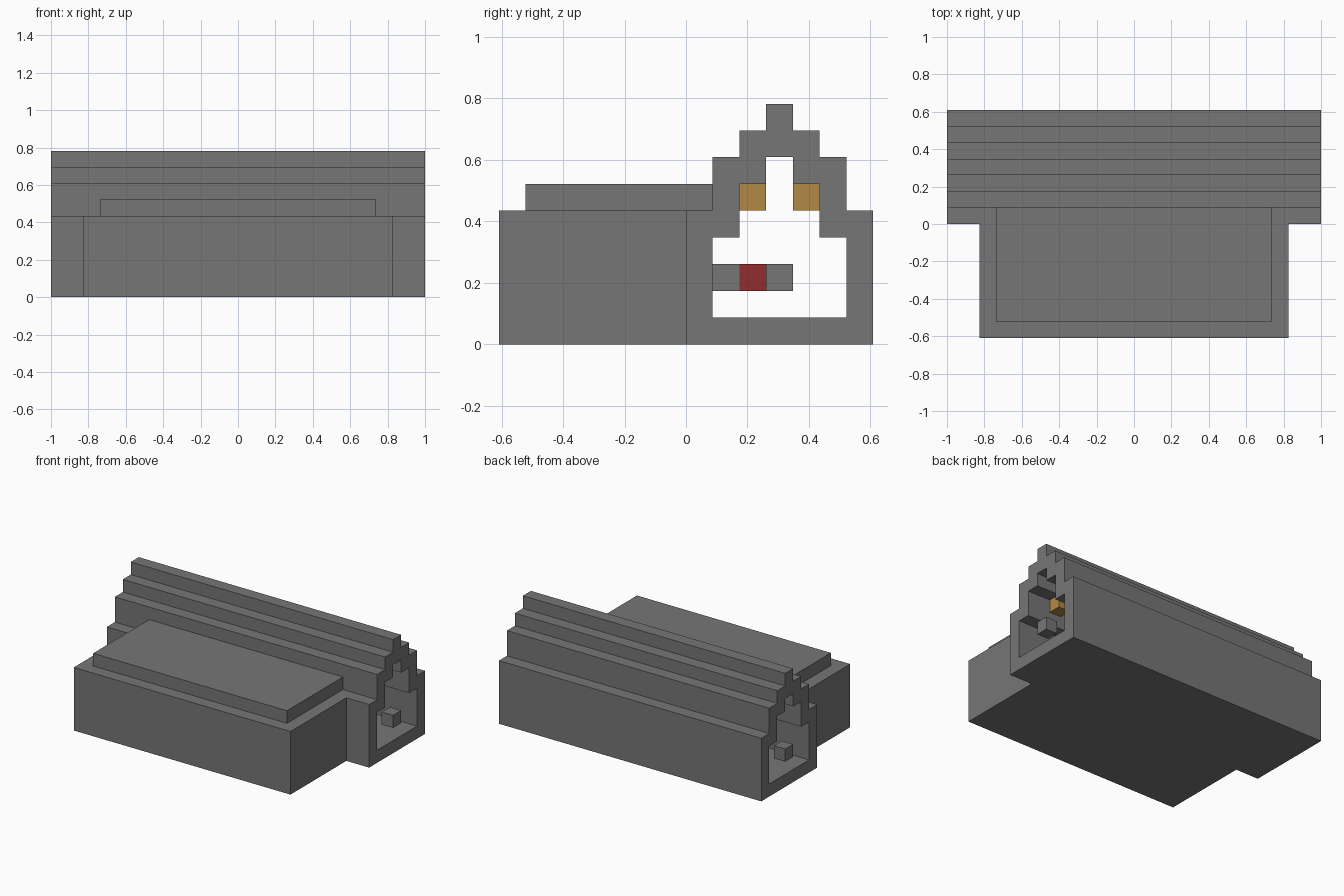
import bpy
import bmesh
from mathutils import Vector

cube = bpy.data.objects.get("Cube")
if cube:
    bpy.data.objects.remove(cube, do_unlink=True)

U = 2 / 23  # one building block


def material(name, rgb):
    mat = bpy.data.materials.new(name)
    mat.use_nodes = True
    mat.diffuse_color = (*rgb, 1)
    bsdf = next(n for n in mat.node_tree.nodes if n.type == 'BSDF_PRINCIPLED')
    bsdf.inputs["Base Color"].default_value = (*rgb, 1)
    return mat


stone = material("stone_grey", (0.18, 0.18, 0.18))
amber = material("lamp_amber", (0.44, 0.25, 0.06))
red = material("signal_red", (0.28, 0.027, 0.027))


def finish(bm, name, mat):
    mesh = bpy.data.meshes.new(name)
    bm.to_mesh(mesh)
    bm.free()
    mesh.materials.append(mat)
    obj = bpy.data.objects.new(name, mesh)
    bpy.context.collection.objects.link(obj)
    return obj


def block(name, low, high, mat):
    """Box between two corners given in blocks."""
    low, high = Vector(low), Vector(high)
    bm = bmesh.new()
    bmesh.ops.create_cube(bm, size=1)
    for v in bm.verts:
        v.co = ((low + high) / 2 + v.co * (high - low)) * U
    return finish(bm, name, mat)


def stepped_loop(bm, half):
    """Closed outline from its front half, mirrored about the ridge."""
    points = half + [(7 - y, z) for y, z in reversed(half)]
    verts = [bm.verts.new((0, y * U, z * U)) for y, z in points]
    return [bm.edges.new((a, b)) for a, b in zip(verts, verts[1:] + verts[:1])]


# Long hall: stepped gable outline with a stepped passage through it
bm = bmesh.new()
edges = stepped_loop(bm, [(0, 0), (0, 5), (1, 5), (1, 7), (2, 7), (2, 8), (3, 8), (3, 9)])
edges += stepped_loop(bm, [(1, 1), (1, 4), (2, 4), (2, 6), (3, 6), (3, 7)])
bmesh.ops.triangle_fill(bm, use_beauty=True, edges=edges)
bmesh.ops.recalc_face_normals(bm, faces=bm.faces)
hall = finish(bm, "gabled_hall", stone)
solid = hall.modifiers.new("length", 'SOLIDIFY')
solid.thickness = 23 * U
solid.offset = 0

# Front wing and its raised roof slab
block("front_wing", (-9.5, -7, 0), (9.5, 0, 5), stone)
block("wing_roof", (-8.5, -6, 5), (8.5, 1, 6), stone)

# Blocks and hanging lamps near both ends of the passage
for side, label in ((1, "left"), (-1, "right")):
    x = side * 11
    block("end_block_" + label, (x - .5, 3, 2), (x + .5, 4, 3), stone)
    x = side * 9
    for y, row in ((2, "front"), (4, "back")):
        block(f"{row}_lamp_{label}", (x - .5, y, 5), (x + .5, y + 1, 6), amber)

# Bracket and red block inside the hall
block("wall_bracket", (-.5, 1, 2), (.5, 2, 3), stone)
block("red_block", (-.5, 2, 2), (.5, 3, 3), red)
